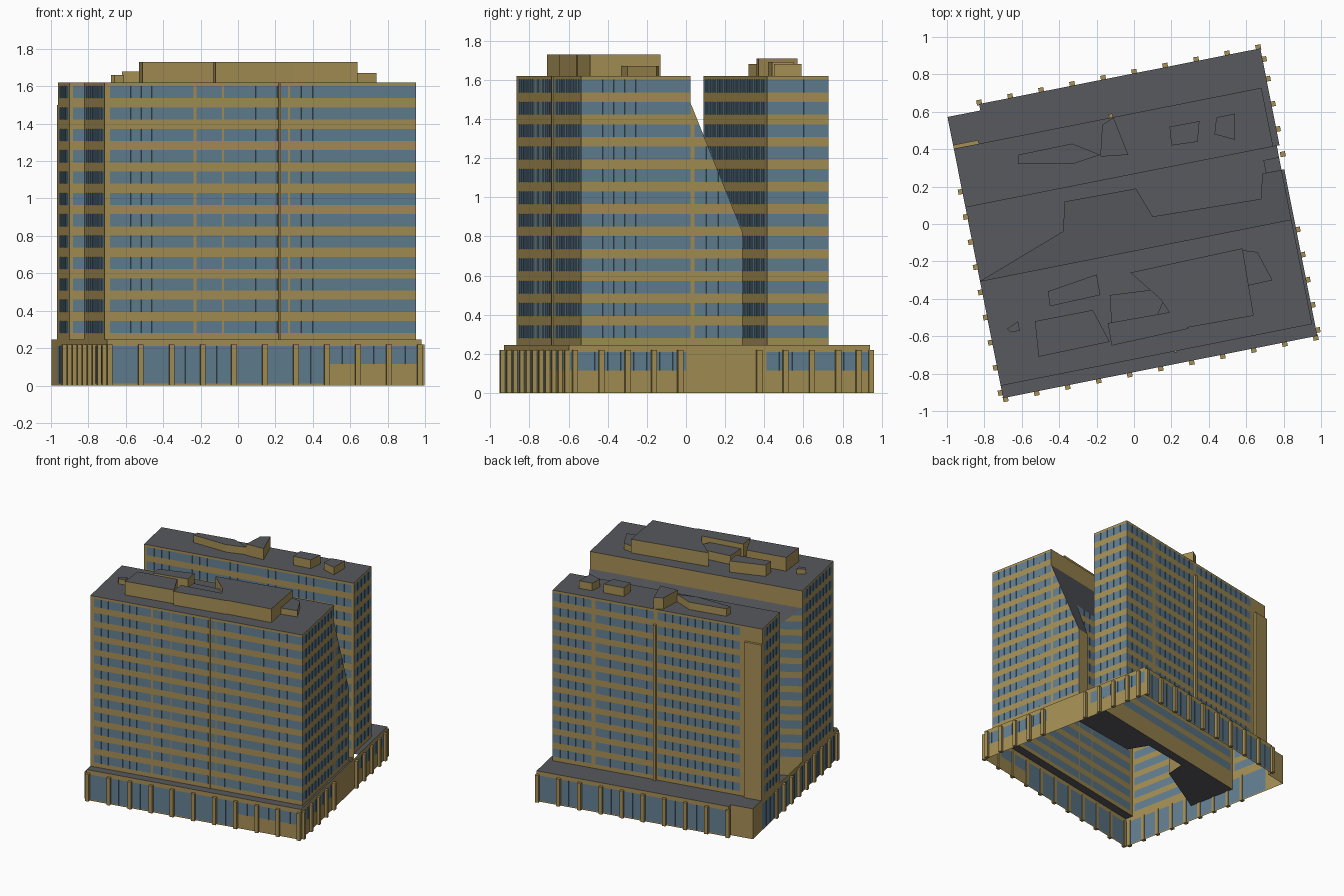
import bpy, bmesh, math
from mathutils import Vector

if "Cube" in bpy.data.objects:
    bpy.data.objects.remove(bpy.data.objects["Cube"])

ANG = math.radians(11.2)      # the whole block is turned on its site
POD, TOP, FLOORS = 0.245, 1.62, 12


def mat(name, rgb):
    m = bpy.data.materials.new(name)
    m.diffuse_color = (*rgb, 1)
    m.use_nodes = True
    m.node_tree.nodes["Principled BSDF"].inputs["Base Color"].default_value = m.diffuse_color
    return m


MATS = [mat("tan_concrete", (0.38, 0.275, 0.09)),
        mat("blue_glass", (0.12, 0.21, 0.285)),
        mat("grey_roof", (0.095, 0.10, 0.11))]
TAN, GLASS, GREY = 0, 1, 2


def finish(bm, name, rot=ANG):
    me = bpy.data.meshes.new(name)
    bm.to_mesh(me)
    bm.free()
    for m in MATS:
        me.materials.append(m)
    ob = bpy.data.objects.new(name, me)
    ob.rotation_euler.z = rot
    bpy.context.collection.objects.link(ob)
    return ob


def face(bm, pts, m):
    f = bm.faces.new([bm.verts.new(p) for p in pts])
    f.material_index = m


def prism(bm, pts, z0, z1, top=GREY):
    if sum(a[0] * b[1] - b[0] * a[1] for a, b in zip(pts, pts[1:] + pts[:1])) < 0:
        pts = pts[::-1]
    for a, b in zip(pts, pts[1:] + pts[:1]):
        face(bm, [(*a, z0), (*b, z0), (*b, z1), (*a, z1)], TAN)
    face(bm, [(*p, z1) for p in pts], top)
    face(bm, [(*p, z0) for p in pts[::-1]], TAN)


def box(bm, u0, u1, v0, v1, z0, z1, top=TAN):
    prism(bm, [(u0, v0), (u1, v0), (u1, v1), (u0, v1)], z0, z1, top)


def wall(bm, a, b, rows, solid=(), step=0.06):
    """Striped wall from a to b; solid = plain stretches as distances from a."""
    a, b = Vector(a), Vector(b)
    length = (b - a).length
    d = (b - a) / length
    n = Vector((d.y, -d.x))
    cuts = sorted({0, length, *[min(max(s, 0), length) for iv in solid for s in iv]})
    for s0, s1 in zip(cuts, cuts[1:]):
        plain = any(i0 <= (s0 + s1) / 2 <= i1 for i0, i1 in solid)
        p, q = a + d * s0, a + d * s1
        for z0, z1, m in rows:
            m = TAN if plain else m
            face(bm, [(*p, z0), (*q, z0), (*q, z1), (*p, z1)], m)
            if m == GLASS and step:      # slim mullions in front of the glass
                k = max(1, round((s1 - s0) / step))
                for i in range(1, k):
                    c = p + d * (s1 - s0) * i / k
                    e, w = n * 0.005, d * 0.002
                    l, r = c - w, c + w
                    for x, y in ((l, l + e), (l + e, r + e), (r + e, r)):
                        face(bm, [(*x, z0), (*y, z0), (*y, z1), (*x, z1)], GLASS)


def floor_rows(base):
    rows, z = [], base
    h = (TOP - 0.25) / FLOORS
    for i in range(FLOORS):
        g = 0.25 + i * h + 0.03
        rows += [(z, g, TAN), (g, g + 0.065, GLASS)]
        z = g + 0.065
    return rows + [(z, TOP, TAN)]


# --- front tower: tall slab ---
L, R, F, B = -0.867, 0.83, -0.71, -0.14
bm = bmesh.new()
rows = floor_rows(POD)
wall(bm, (L, F), (R, F), rows, [(0, 0.03), (0.485, 0.5), (0.64, 0.65), (1.0, 1.01)])
wall(bm, (R, F), (R, B), rows)
wall(bm, (L, B), (L, F), rows, [(0, 0.02), (0.55, 0.6)])
face(bm, [(R, B, 1.48), (L, B, 1.48), (L, B, TOP), (R, B, TOP)], TAN)
face(bm, [(L, F, TOP), (R, F, TOP), (R, B, TOP), (L, B, TOP)], GREY)
box(bm, 0.08, 0.092, F - 0.008, F, POD, TOP)
finish(bm, "front_tower")

# --- sloped rear of the front tower, cut by an inclined roof plane ---
rear = [(R, B), (R, 0.131), (0.725, 0.131), (0.692, 0.0), (0.106, 0.02),
        (0.047, 0.184), (-0.34, 0.19), (-0.38, 0.035), (L, B)]
SLOPE = 0.66 / 0.271
bm = bmesh.new()
for i, (a, b) in enumerate(zip(rear, rear[1:])):
    wall(bm, a, b, floor_rows(0.13), [(0, 9)] if i in (1, 2) else [(0, 0.02)])
bmesh.ops.bisect_plane(bm, geom=bm.verts[:] + bm.edges[:] + bm.faces[:],
                       plane_co=(0, B, 1.48), plane_no=(0, SLOPE, 1), clear_outer=True)
face(bm, [(u, v, 1.48 - SLOPE * (v - B)) for u, v in rear], GREY)
finish(bm, "sloped_rear_wing")

# --- back tower ---
BF, BB, BR = 0.262, 0.582, 0.81
bm = bmesh.new()
wall(bm, (L, BF), (BR, BF), floor_rows(0.13), [(0, 0.02), (1.66, 1.7)])
wall(bm, (BR, BF), (BR, BB), rows)
wall(bm, (BR, BB), (L, BB), rows, [(0.31, 0.345), (0.81, 0.84), (1.5, 1.7)])
wall(bm, (L, BB), (L, BF), rows, [(0, 0.03), (0.3, 0.33)])
face(bm, [(L, BF, TOP), (BR, BF, TOP), (BR, BB, TOP), (L, BB, TOP)], GREY)
box(bm, -0.02, 0.0, BB, BB + 0.02, POD, 1.5)
box(bm, L, -0.73, BB, BB + 0.02, POD, 1.5)
finish(bm, "back_tower")

# --- podium walls ---
PF, PB, PR = -0.777, 0.79, 0.845
full = [(0, 0.01, TAN), (0.01, 0.21, GLASS), (0.21, POD, TAN)]
high = [(0, 0.115, TAN), (0.115, 0.21, GLASS), (0.21, POD, TAN)]
bm = bmesh.new()
wall(bm, (L, PF), (0.33, PF), full, step=0.086)
wall(bm, (0.33, PF), (PR, PF), high, step=0.086)
wall(bm, (PR, PF), (PR, PB), high, [(0.61, 1.03)], step=0.07)
wall(bm, (PR, PB), (-0.688, PB), full, step=0.086)
wall(bm, (-0.688, PB), (-0.688, 0.755), full, [(0, 1)])
wall(bm, (-0.688, 0.755), (L, 0.755), full, [(0, 1)])
wall(bm, (L, 0.755), (L, PF), full, [(0, 0.17)], step=0.07)
finish(bm, "podium_walls")

# --- podium terraces and sunken courtyard ---
bm = bmesh.new()
face(bm, [(L, PF, POD), (PR, PF, POD), (PR, F, POD), (L, F, POD)], GREY)
face(bm, [(L, BB, POD), (PR, BB, POD), (PR, PB, POD), (-0.688, PB, POD),
          (-0.688, 0.755, POD), (L, 0.755, POD)], GREY)
face(bm, [(R, F, POD), (PR, F, POD), (PR, 0.131, POD), (R, 0.131, POD)], GREY)
face(bm, [(BR, BF, POD), (PR, BF, POD), (PR, BB, POD), (BR, BB, POD)], GREY)
face(bm, [(u, v, 0.13) for u, v in rear[1:]] + [(L, BF, 0.13), (R, BF, 0.13)], GREY)
box(bm, 0.745, R, 0.131, 0.2, 0.13, POD, GREY)
finish(bm, "podium_terraces")

# --- podium pilasters ---
bm = bmesh.new()


def pilaster(u, v):
    box(bm, u - 0.014, u + 0.014, v - 0.014, v + 0.014, 0, 0.22)


for i in range(11):
    u = L + 0.012 + i * 0.169
    pilaster(u, PF - 0.008)
    if i > 0:
        pilaster(u, PB + 0.008)
for i in range(11):
    v = PF + 0.03 + i * 0.137
    if i < 9:
        pilaster(L - 0.008, v)
    if not 5 <= i <= 6:
        pilaster(PR + 0.008, v)
pilaster(PR + 0.008, 0.73)
finish(bm, "podium_pilasters")

# --- rooftop plant rooms (site axes) ---
plant = {
    "front_plant_main": (1.73, [(-0.02, -0.26), (0.58, -0.13), (0.64, -0.49), (0.25, -0.56), (0.14, -0.40)]),
    "front_plant_side": (1.67, [(0.58, -0.14), (0.66, -0.15), (0.74, -0.30), (0.61, -0.33)]),
    "front_plant_west": (1.71, [(-0.46, -0.36), (-0.20, -0.27), (-0.18, -0.38), (-0.45, -0.44)]),
    "front_plant_corner": (1.73, [(-0.53, -0.52), (-0.22, -0.46), (-0.13, -0.63), (-0.51, -0.71)]),
    "front_plant_link": (1.73, [(-0.14, -0.53), (0.20, -0.47), (0.29, -0.56), (-0.12, -0.65)]),
    "front_plant_middle": (1.69, [(-0.13, -0.38), (0.19, -0.34), (0.12, -0.50), (-0.12, -0.54)]),
    "front_roof_vent": (1.66, [(-0.68, -0.56), (-0.62, -0.52), (-0.61, -0.57), (-0.66, -0.58)]),
    "back_plant_long": (1.68, [(-0.62, 0.37), (-0.33, 0.43), (-0.18, 0.37), (-0.33, 0.32), (-0.62, 0.32)]),
    "back_plant_tall": (1.71, [(-0.17, 0.53), (-0.11, 0.57), (-0.03, 0.37), (-0.18, 0.36)]),
    "back_plant_middle": (1.69, [(0.19, 0.52), (0.35, 0.55), (0.34, 0.44), (0.20, 0.42)]),
    "back_plant_east": (1.68, [(0.44, 0.57), (0.54, 0.59), (0.54, 0.45), (0.43, 0.48)]),
}
for name, (z, pts) in plant.items():
    bm = bmesh.new()
    prism(bm, pts, TOP, z)
    finish(bm, name, 0)
